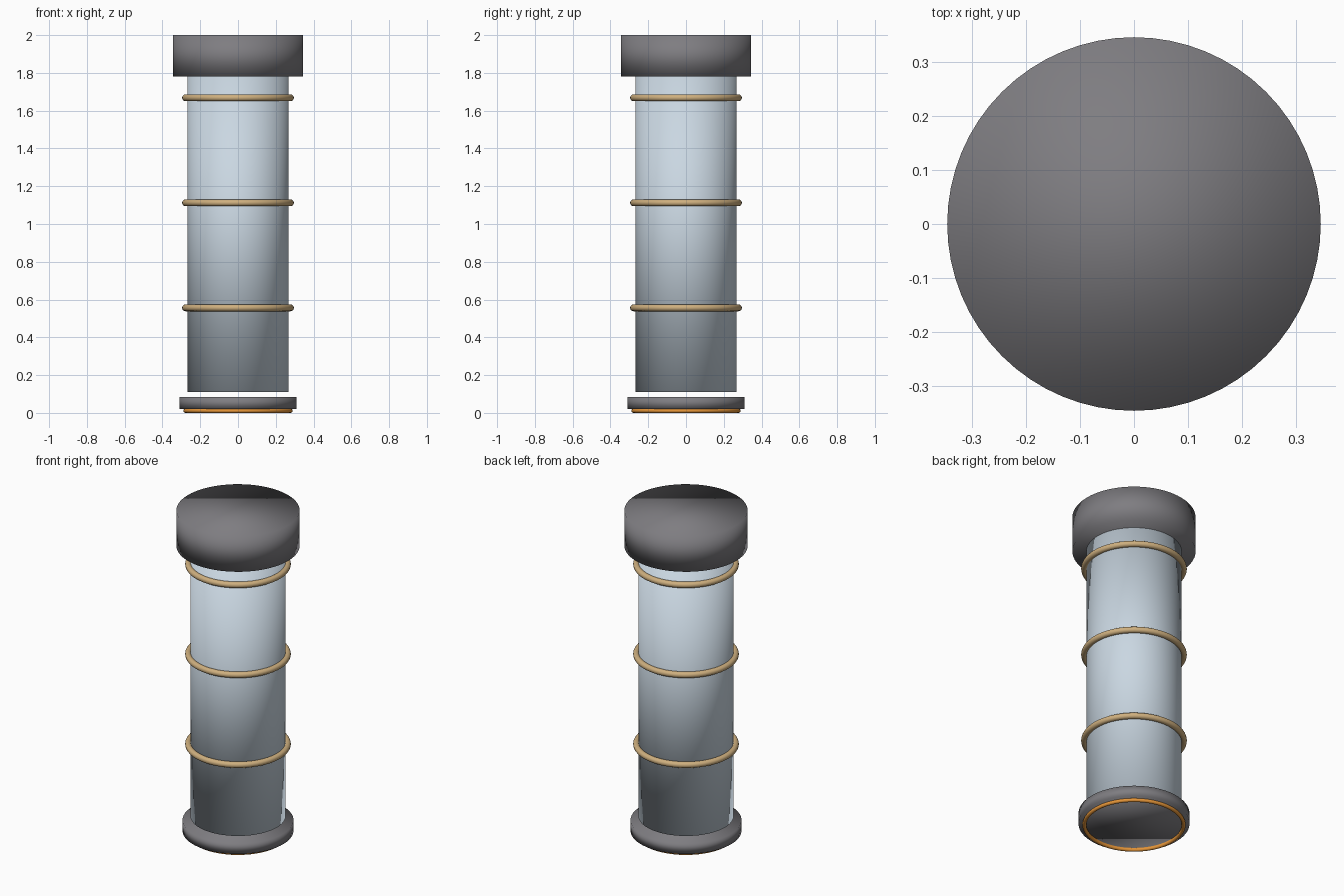
import bpy

if "Cube" in bpy.data.objects:
    bpy.data.objects.remove(bpy.data.objects["Cube"])


def material(name, rgb):
    m = bpy.data.materials.new(name)
    m.diffuse_color = (*rgb, 1.0)
    m.use_nodes = True
    m.node_tree.nodes["Principled BSDF"].inputs["Base Color"].default_value = m.diffuse_color
    return m


dark_grey = material("dark grey", (0.21, 0.205, 0.22))
pale_blue = material("pale blue glass", (0.59, 0.68, 0.76))
brass = material("brass", (0.62, 0.43, 0.21))
orange = material("orange", (0.78, 0.30, 0.04))


def finish(name, mat):
    ob = bpy.context.object
    ob.name = name
    ob.data.materials.append(mat)
    bpy.ops.object.shade_smooth()  # soft shading runs over the rims too
    return ob


def cylinder(name, radius, z0, z1, mat):
    bpy.ops.mesh.primitive_cylinder_add(
        vertices=64, radius=radius, depth=z1 - z0, location=(0, 0, (z0 + z1) / 2))
    return finish(name, mat)


def ring(name, major, minor, z, mat):
    bpy.ops.mesh.primitive_torus_add(
        major_segments=64, minor_segments=16,
        major_radius=major, minor_radius=minor, location=(0, 0, z))
    return finish(name, mat)


# Base disc with a glowing ring underneath
cylinder("base_disc", 0.311, 0.02, 0.085, dark_grey)
ring("base_ring", 0.278, 0.011, 0.011, orange)

# Tube floating just above the base, and the top cap
cylinder("tube", 0.267, 0.111, 1.785, pale_blue)
cylinder("top_cap", 0.345, 1.78, 2.0, dark_grey)

# Three brass bands
for i in range(3):
    ring(f"band_{i + 1}", 0.278, 0.018, 0.556 * (i + 1), brass)
